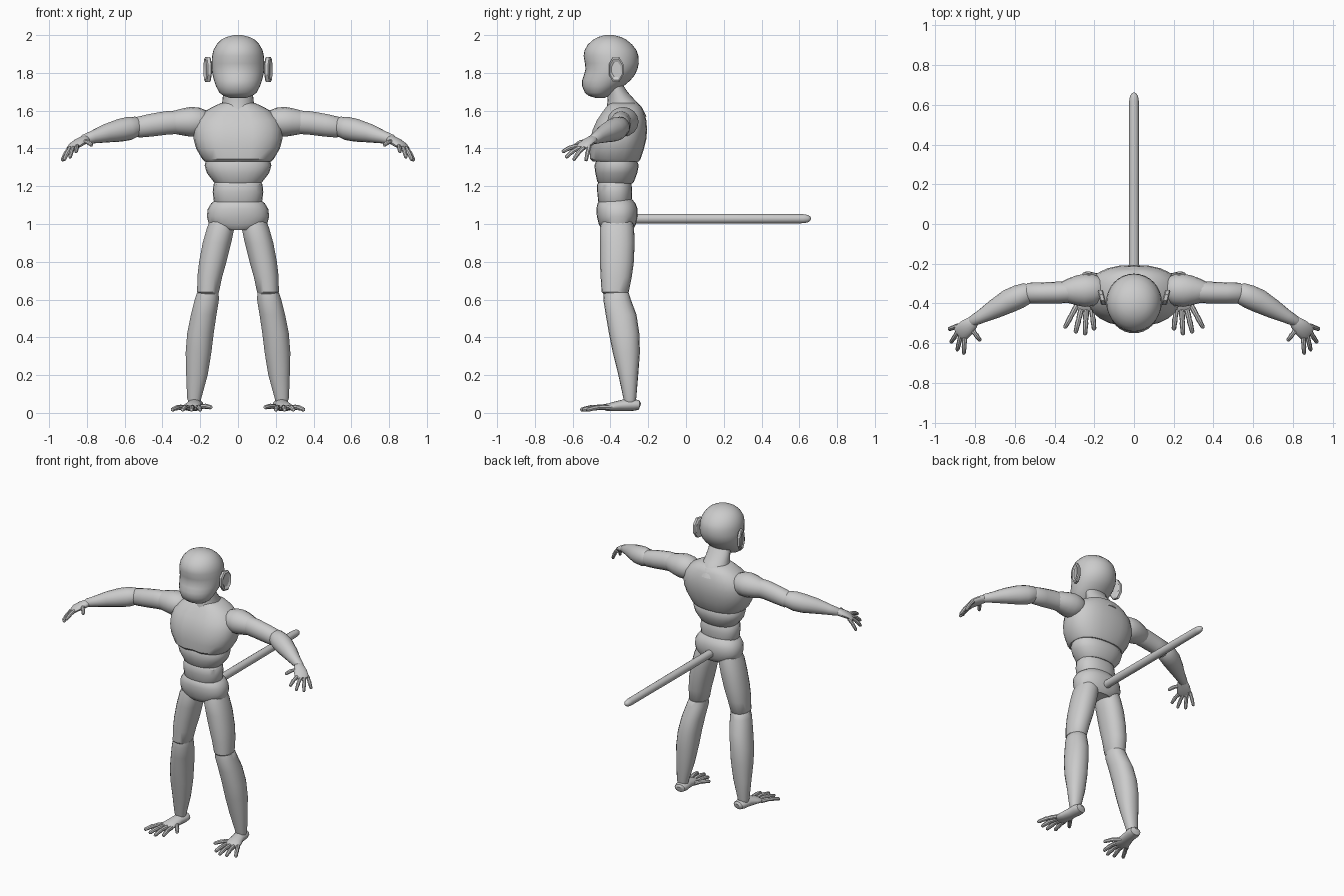
import bpy, bmesh
from math import cos, sin, pi, copysign
from mathutils import Vector


def finish(name, bm, mirror=False, angle=35):
    bmesh.ops.recalc_face_normals(bm, faces=bm.faces[:])
    me = bpy.data.meshes.new(name)
    bm.to_mesh(me)
    bm.free()
    ob = bpy.data.objects.new(name, me)
    bpy.context.collection.objects.link(ob)
    bpy.ops.object.select_all(action='DESELECT')
    ob.select_set(True)
    bpy.context.view_layer.objects.active = ob
    bpy.ops.object.shade_smooth_by_angle(angle=angle * pi / 180)
    if mirror:
        m = ob.modifiers.new("Mirror", 'MIRROR')
        m.use_mirror_merge = False
    return ob


def skin(rings):
    bm = bmesh.new()
    loops = [[bm.verts.new(p) for p in r] for r in rings]
    n = len(loops[0])
    for a, b in zip(loops, loops[1:]):
        for i in range(n):
            j = (i + 1) % n
            bm.faces.new((a[i], a[j], b[j], b[i]))
    bm.faces.new(loops[0])
    bm.faces.new(loops[-1])
    return bm


def stack(name, levels, n=24, power=2.0, notch=0.0, mirror=False):
    """Horizontal rings: (z, y_front, y_back, x_min, x_max)."""
    e = 2 / power
    rings = []
    for z, yf, yb, x0, x1 in levels:
        ring = []
        for i in range(n):
            a = 2 * pi * i / n - pi / 2
            c, s = cos(a), sin(a)
            x = (x0 + x1) / 2 + (x1 - x0) / 2 * copysign(abs(c) ** e, c)
            y = (yf + yb) / 2 + (yb - yf) / 2 * copysign(abs(s) ** e, s)
            ring.append(Vector((x, y + (notch if i == 0 else 0), z)))
        rings.append(ring)
    return finish(name, skin(rings), mirror)


def torso(name, levels, **kw):
    return stack(name, [(z, f, b, -w, w) for z, f, b, w in levels], **kw)


def tube(name, pts, n=16, mirror=True):
    """Rings square to a path: (x, y, z, half width, half height)."""
    cs = [Vector(p[:3]) for p in pts]
    rings = []
    for k, p in enumerate(pts):
        t = (cs[min(k + 1, len(cs) - 1)] - cs[max(k - 1, 0)]).normalized()
        u = t.cross(Vector((0, 0, 1))).normalized()
        v = u.cross(t)
        rings.append([cs[k] + u * p[3] * cos(2 * pi * i / n) + v * p[4] * sin(2 * pi * i / n)
                      for i in range(n)])
    return finish(name, skin(rings), mirror)


def digit(name, base, tip, r, lift):
    """Finger or toe with a raised knuckle and rounded tip."""
    b, t = Vector(base), Vector(tip)
    pts = []
    for f, s in ((0, 1), (0.25, 1.05), (0.45, 0.9), (0.55, 1.05), (0.75, 0.9), (0.92, 0.85), (0.98, 0.6), (1, 0.2)):
        c = b.lerp(t, f) + Vector((0, 0, lift * sin(pi * f)))
        pts.append((*c, r * s, r * s))
    return tube(name, pts, n=8)


# head with brow, muzzle and chin
torso("head", [
    (1.668, -0.48, -0.43, 0.045), (1.678, -0.515, -0.405, 0.075), (1.695, -0.535, -0.38, 0.098),
    (1.73, -0.55, -0.33, 0.117), (1.76, -0.55, -0.295, 0.127), (1.79, -0.54, -0.27, 0.135),
    (1.82, -0.532, -0.257, 0.139), (1.85, -0.535, -0.25, 0.14), (1.89, -0.542, -0.252, 0.137),
    (1.92, -0.537, -0.262, 0.13), (1.95, -0.52, -0.285, 0.114), (1.975, -0.492, -0.315, 0.09),
    (1.99, -0.465, -0.345, 0.062), (2.0, -0.43, -0.385, 0.02)], n=32)

# ears: flared octagonal plates
rings = []
for off, k in ((-0.014, 0.85), (-0.008, 1), (0.008, 1), (0.014, 0.85), (0.006, 0.6)):
    ring = []
    for i in range(8):
        a = 2 * pi * (i + 0.5) / 8
        y, z = 0.042 * k * cos(a), 0.072 * k * sin(a)
        ring.append(Vector((0.161 + off + 0.25 * y, -0.37 + y, 1.818 + z)))
    rings.append(ring)
finish("ear", skin(rings), True, 25)

# neck leaning back into the chest
torso("neck", [
    (1.57, -0.43, -0.21, 0.1), (1.62, -0.42, -0.235, 0.088), (1.65, -0.415, -0.265, 0.083),
    (1.70, -0.415, -0.31, 0.078), (1.76, -0.42, -0.35, 0.075)])

# chest, waist segments and pelvis
torso("chest", [
    (1.33, -0.495, -0.25, 0.175), (1.345, -0.512, -0.24, 0.19), (1.40, -0.515, -0.222, 0.222),
    (1.45, -0.51, -0.21, 0.235), (1.50, -0.498, -0.206, 0.235), (1.55, -0.475, -0.21, 0.22),
    (1.60, -0.44, -0.225, 0.17), (1.625, -0.42, -0.24, 0.125), (1.64, -0.405, -0.265, 0.09)],
    power=2.4, notch=0.012)
torso("upper_waist", [
    (1.215, -0.462, -0.285, 0.12), (1.225, -0.47, -0.275, 0.13), (1.27, -0.48, -0.258, 0.165),
    (1.31, -0.485, -0.25, 0.177), (1.335, -0.475, -0.26, 0.17)], power=2.3)
torso("lower_waist", [
    (1.10, -0.455, -0.295, 0.115), (1.12, -0.465, -0.288, 0.128), (1.17, -0.47, -0.285, 0.134),
    (1.21, -0.47, -0.288, 0.13), (1.225, -0.46, -0.295, 0.118)], power=2.3)
torso("pelvis", [
    (0.967, -0.44, -0.285, 0.09), (0.98, -0.452, -0.275, 0.125), (1.0, -0.462, -0.265, 0.155),
    (1.04, -0.472, -0.256, 0.165), (1.08, -0.475, -0.256, 0.16), (1.11, -0.468, -0.268, 0.142),
    (1.13, -0.45, -0.285, 0.115)], power=2.3)

# tail
tube("tail", [(0, y, 1.028, r, r) for y, r in (
    (-0.29, 0.026), (0.2, 0.0255), (0.62, 0.024), (0.645, 0.02), (0.657, 0.012), (0.661, 0.004))],
    mirror=False)

# legs
stack("thigh", [
    (0.625, -0.43, -0.315, 0.11, 0.205), (0.64, -0.447, -0.303, 0.1, 0.217), (0.72, -0.452, -0.287, 0.083, 0.216),
    (0.8, -0.456, -0.276, 0.06, 0.207), (0.9, -0.456, -0.272, 0.035, 0.188), (0.98, -0.456, -0.275, 0.018, 0.165),
    (1.03, -0.44, -0.285, 0.02, 0.145)], n=18, power=2.2, mirror=True)
stack("shin", [
    (0.05, -0.325, -0.268, 0.2, 0.262), (0.08, -0.332, -0.263, 0.193, 0.27), (0.2, -0.358, -0.253, 0.16, 0.275),
    (0.32, -0.388, -0.244, 0.14, 0.278), (0.42, -0.408, -0.247, 0.128, 0.27), (0.52, -0.425, -0.262, 0.113, 0.25),
    (0.6, -0.438, -0.292, 0.1, 0.23), (0.635, -0.435, -0.303, 0.102, 0.218), (0.648, -0.415, -0.32, 0.12, 0.2)],
    n=18, power=2.2, mirror=True)

# grasping feet
tube("foot", [
    (0.222, -0.244, 0.04, 0.02, 0.014), (0.223, -0.25, 0.042, 0.036, 0.026), (0.226, -0.28, 0.042, 0.044, 0.031),
    (0.232, -0.33, 0.04, 0.04, 0.031), (0.24, -0.38, 0.034, 0.048, 0.025), (0.25, -0.42, 0.028, 0.05, 0.018),
    (0.253, -0.435, 0.025, 0.042, 0.01)])
for i, (bx, by, tx, ty) in enumerate((
        (0.213, -0.42, 0.2, -0.535), (0.24, -0.43, 0.247, -0.56), (0.266, -0.43, 0.295, -0.55),
        (0.288, -0.41, 0.35, -0.525), (0.212, -0.365, 0.14, -0.465))):
    digit(f"toe_{i + 1}", (bx, by, 0.028), (tx, ty, 0.015 if i < 4 else 0.028), 0.0135, 0.007)

# arms
tube("shoulder", [
    (0.15, -0.33, 1.535, 0.04, 0.04), (0.17, -0.33, 1.54, 0.065, 0.06), (0.205, -0.332, 1.54, 0.08, 0.076),
    (0.25, -0.334, 1.541, 0.083, 0.079), (0.29, -0.335, 1.54, 0.075, 0.072), (0.33, -0.337, 1.538, 0.062, 0.063),
    (0.37, -0.34, 1.535, 0.045, 0.05)])
tube("upper_arm", [
    (0.25, -0.337, 1.54, 0.045, 0.05), (0.30, -0.34, 1.54, 0.055, 0.062), (0.38, -0.345, 1.535, 0.055, 0.062),
    (0.46, -0.347, 1.523, 0.053, 0.06), (0.53, -0.348, 1.512, 0.052, 0.055), (0.55, -0.35, 1.51, 0.04, 0.042)])
tube("forearm", [
    (0.515, -0.34, 1.518, 0.035, 0.035), (0.535, -0.347, 1.516, 0.053, 0.053), (0.58, -0.366, 1.505, 0.06, 0.062),
    (0.63, -0.388, 1.495, 0.06, 0.06), (0.70, -0.427, 1.48, 0.049, 0.049), (0.77, -0.466, 1.46, 0.034, 0.034),
    (0.815, -0.49, 1.448, 0.027, 0.026), (0.825, -0.495, 1.446, 0.018, 0.018)])

# hands
tube("palm", [
    (0.795, -0.482, 1.45, 0.02, 0.018), (0.812, -0.495, 1.447, 0.032, 0.023), (0.84, -0.52, 1.432, 0.042, 0.022),
    (0.868, -0.545, 1.414, 0.044, 0.018), (0.882, -0.556, 1.403, 0.036, 0.01)])
for i, (base, tip) in enumerate((
        ((0.886, -0.512, 1.41), (0.932, -0.53, 1.333)), ((0.884, -0.538, 1.406), (0.922, -0.597, 1.336)),
        ((0.872, -0.56, 1.405), (0.89, -0.638, 1.35)), ((0.852, -0.57, 1.412), (0.857, -0.656, 1.38)),
        ((0.82, -0.525, 1.435), (0.773, -0.588, 1.415)))):
    digit(f"finger_{i + 1}", base, tip, 0.012, 0.008)
